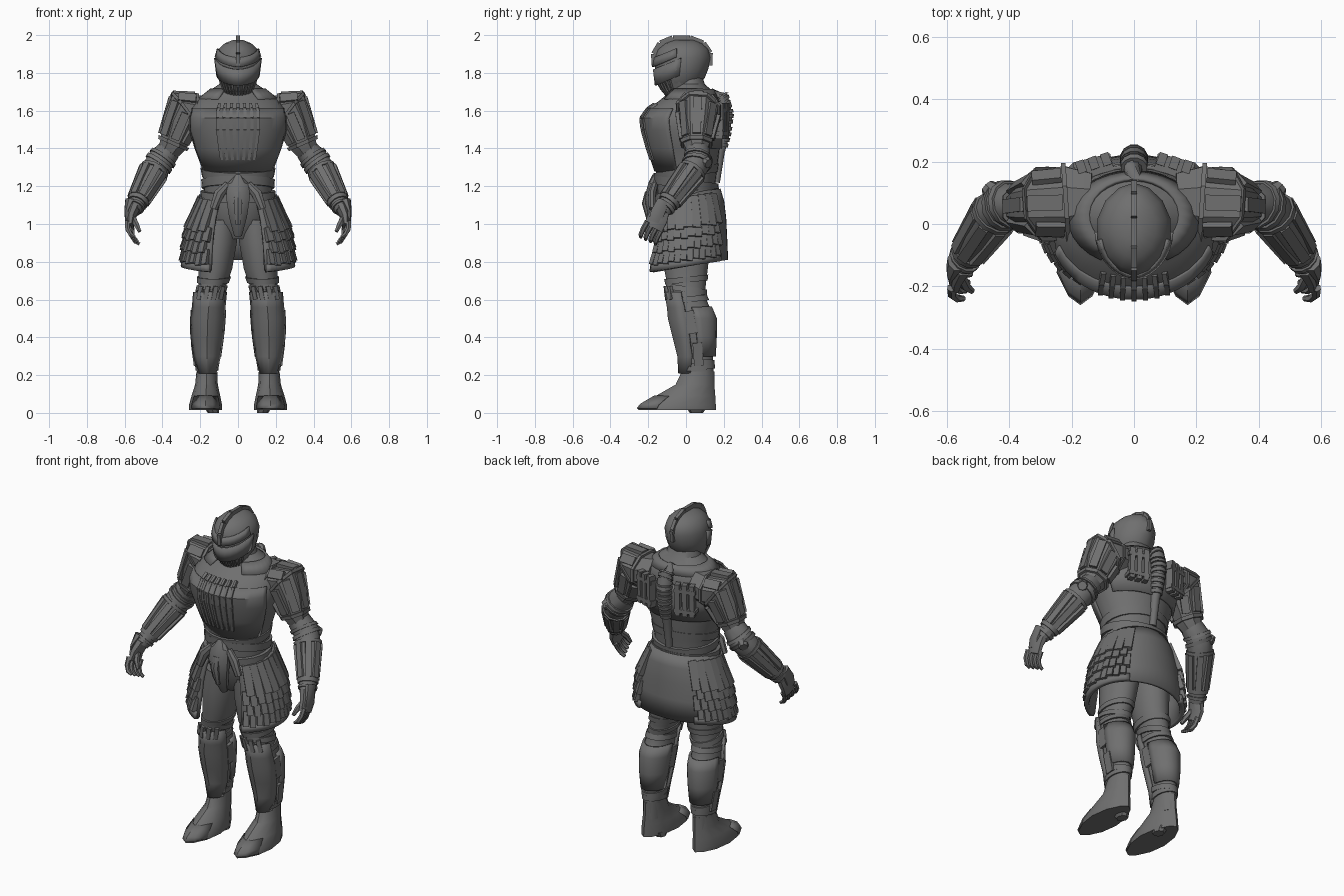
import bpy, bmesh
from math import sin, cos, radians
from mathutils import Vector, Matrix

old = bpy.data.objects.get("Cube")
if old:
    bpy.data.objects.remove(old, do_unlink=True)

steel = bpy.data.materials.new("dark_steel")
steel.use_nodes = True
grey = (0.16, 0.16, 0.16, 1)
steel.diffuse_color = grey
steel.node_tree.nodes["Principled BSDF"].inputs["Base Color"].default_value = grey


def finish(name, bm, mirror=False, thick=0):
    """Turn a bmesh into a finished, optionally mirrored object."""
    bmesh.ops.recalc_face_normals(bm, faces=bm.faces)
    mesh = bpy.data.meshes.new(name)
    bm.to_mesh(mesh)
    bm.free()
    mesh.materials.append(steel)
    obj = bpy.data.objects.new(name, mesh)
    bpy.context.scene.collection.objects.link(obj)
    bpy.ops.object.select_all(action='DESELECT')
    obj.select_set(True)
    bpy.context.view_layer.objects.active = obj
    bpy.ops.object.shade_smooth_by_angle(angle=radians(32))
    if thick:
        solid = obj.modifiers.new("thickness", 'SOLIDIFY')
        solid.thickness, solid.offset = thick, 0
    if mirror:
        obj.modifiers.new("mirror", 'MIRROR').use_mirror_merge = False


def bridge(bm, rings, closed):
    loops = [[bm.verts.new(p) for p in ring] for ring in rings]
    count = len(loops[0])
    for low, high in zip(loops, loops[1:]):
        for i in range(count if closed else count - 1):
            j = (i + 1) % count
            bm.faces.new((low[i], low[j], high[j], high[i]))
    if closed:
        bm.faces.new(loops[0])
        bm.faces.new(loops[-1])


def mix(rows, key):
    """Interpolate a row table at a height."""
    rows = sorted(rows)
    for a, b in zip(rows, rows[1:]):
        if key <= b[0]:
            break
    t = (key - a[0]) / (b[0] - a[0])
    return [p + (q - p) * t for p, q in zip(a, b)]


def on_loft(row, deg, slant=0, power=1, grow=0):
    """Point on an elliptical section; zero degrees is the front."""
    z, cx, rx, front, back = row
    s, c = sin(radians(deg)), cos(radians(deg))
    x = cx + (rx + grow) * abs(s) ** power * (1 if s > 0 else -1)
    y = (front + back) / 2 - ((back - front) / 2 + grow) * c
    return Vector((x, y, z + slant * y))


def loft(name, rows, mirror=False, thick=0, arc=(0, 360), n=24, **shape):
    closed = arc[1] - arc[0] == 360
    steps = [arc[0] + (arc[1] - arc[0]) * i / n for i in range(n if closed else n + 1)]
    bm = bmesh.new()
    bridge(bm, [[on_loft(r, d, **shape) for d in steps] for r in rows], closed)
    finish(name, bm, mirror, thick)


def frame(path, t):
    """Position, radii and axes on a limb path at parameter t."""
    i = min(int(t), len(path) - 2)
    a, b = path[i], path[i + 1]
    p = [u + (v - u) * (t - i) for u, v in zip(a, b)]
    before, after = path[max(0, round(t) - 1)], path[min(len(path) - 1, round(t) + 1)]
    tangent = (Vector(after[:3]) - Vector(before[:3])).normalized()
    up = Vector((1, 0, 0)) if abs(tangent.y) > 0.9 else Vector((0, 1, 0))
    side = up.cross(tangent).normalized()
    return Vector(p[:3]), p[3], p[4], side, tangent.cross(side)


def on_limb(path, t, deg, grow=0):
    p, ra, rb, side, up = frame(path, t)
    a = radians(deg)
    return p + side * (ra + grow) * cos(a) + up * (rb + grow) * sin(a)


def add_limb(bm, path, ts, n=12, grow=0):
    bridge(bm, [[on_limb(path, t, 360 * (i + .5) / n, grow) for i in range(n)] for t in ts], True)


def limb(name, path, mirror=True, n=12):
    bm = bmesh.new()
    add_limb(bm, path, range(len(path)), n)
    finish(name, bm, mirror)


def cuffs(name, path, spans, grow, mirror=True, n=12):
    bm = bmesh.new()
    for span in spans:
        add_limb(bm, path, span, n, grow)
    finish(name, bm, mirror)


def add_strip(bm, a, b, outward, width, depth):
    """Box lying from a to b on a surface with the given outward direction."""
    along = b - a
    x = along.cross(outward).normalized()
    y = x.cross(along).normalized()
    m = Matrix((x, y, along.normalized())).transposed().to_4x4()
    m.translation = (a + b) / 2
    size = Matrix.Diagonal((width, depth, along.length, 1))
    bmesh.ops.create_cube(bm, size=1, matrix=m @ size)


def limb_strips(name, path, t0, t1, degs, width, depth=0.02):
    bm = bmesh.new()
    for d in degs:
        a, b = on_limb(path, t0, d), on_limb(path, t1, d)
        add_strip(bm, a, b, a - frame(path, t0)[0], width, depth)
    finish(name, bm, True)


# Torso, breastplate and vertical chest ribs
torso = [(.92, 0, .09, -.08, .1), (1, 0, .16, -.13, .15), (1.1, 0, .18, -.15, .15),
         (1.2, 0, .178, -.155, .155), (1.28, 0, .185, -.16, .165), (1.4, 0, .23, -.2, .18),
         (1.5, 0, .26, -.228, .185), (1.56, 0, .26, -.235, .185), (1.61, 0, .25, -.2, .18),
         (1.65, 0, .225, -.145, .175), (1.7, 0, .16, -.085, .145), (1.74, 0, .1, -.06, .1),
         (1.8, 0, .08, -.05, .08)]
loft("torso", torso)
loft("breastplate", torso[4:9], arc=(-72, 72), grow=.002, thick=.012)
loft("backplate", torso[5:9], arc=(115, 245), grow=.004, thick=.014)
bm = bmesh.new()
for d in range(-24, 25, 8):
    pts = [on_loft(mix(torso, z), d, grow=.006) for z in (1.34, 1.4, 1.5, 1.56, 1.61, 1.635)]
    for a, b in zip(pts, pts[1:]):
        add_strip(bm, a, b, Vector((0, -1, 0)), .016, .014)
finish("chest_ribs", bm)
loft("collar", [(1.66, 0, .2, -.125, .16), (1.712, 0, .135, -.08, .135)], grow=.008, thick=.012,
     arc=(30, 330))

# Waist bands and belts, crossing at different slopes
for i, (z, slant, grow) in enumerate([(1.13, .1, .02), (1.19, -.12, .014), (1.25, .15, .008)]):
    rows = [mix(torso, z), mix(torso, z + .045)]
    loft("waist_band_%d" % i, rows, slant=slant, grow=grow)

# Front guard and hip hangers
limb("groin_guard", [(0, -.15, 1.25, .02, .03), (0, -.17, 1.21, .06, .03), (0, -.18, 1.14, .066, .04),
                     (0, -.17, 1.04, .05, .035), (0, -.13, .94, .022, .02)], mirror=False, n=10)
limb("groin_ridge", [(0, -.205, 1.17, .02, .012), (0, -.222, 1.11, .026, .012),
                     (0, -.19, 1, .014, .012)], mirror=False, n=6)
limb("hip_hangers", [(.055, -.165, 1.21, .02, .018), (.1, -.18, 1.16, .03, .022),
                     (.13, -.18, 1.08, .022, .018)], n=8)

# Skirt with overlapping rows of scales and a plain back panel
skirt = [(.78, 0, .282, -.205, .215), (.9, 0, .272, -.185, .21), (1, 0, .252, -.18, .205),
         (1.09, 0, .22, -.17, .195), (1.16, 0, .185, -.16, .175)]
loft("skirt", skirt, arc=(30, 330), n=36, slant=.14, thick=.016)
loft("skirt_hem", [mix(skirt, .775), mix(skirt, .815)], mirror=True, arc=(31, 142),
     n=20, slant=.16, grow=.008, thick=.026)
bm = bmesh.new()
for row, (low, high, count) in enumerate([(.81, .885, 13), (.87, .945, 12), (.93, 1, 11), (.98, 1.14, 9)]):
    for i in range(count):
        d = 34 + 106 * (i + .5 * (row % 2) + .25) / count
        drop = .008 * (i % 2)
        a = on_loft(mix(skirt, low), d, .14, grow=.022) - Vector((0, 0, drop))
        b = on_loft(mix(skirt, high), d, .14, grow=.006)
        out = Vector((sin(radians(d)), -cos(radians(d)), 0))
        add_strip(bm, a, b, out, .41 / count, .026)
finish("skirt_scales", bm, True)

# Helmet, face grille, visor and crest
helmet = [(1.745, 0, .095, -.135, .07), (1.775, 0, .112, -.155, .1), (1.82, 0, .121, -.165, .118),
          (1.88, 0, .121, -.167, .132), (1.925, 0, .106, -.15, .12), (1.957, 0, .072, -.11, .085),
          (1.975, 0, .025, -.06, .04)]
loft("helmet", helmet, n=14, power=1.15)
jaw = [(1.66, 0, .06, -.08, .05), (1.71, 0, .08, -.125, .06), (1.76, 0, .1, -.155, .08)]
loft("jaw_guard", jaw, n=16)
bm = bmesh.new()
for d in range(-66, 67, 12):
    for low, high in zip(jaw, jaw[1:]):
        add_strip(bm, on_loft(low, d), on_loft(high, d), Vector((sin(radians(d)), -1, 0)), .01, .016)
finish("face_grille", bm)
loft("visor", [(1.8, 0, .11, -.16, .1), (1.89, 0, .122, -.17, .13)], arc=(-88, 88),
     n=12, slant=.42, power=1.15, thick=.01)
loft("brow_guard", [(1.905, 0, .121, -.175, .125), (1.95, 0, .109, -.165, .115)], arc=(-80, 80),
     n=12, slant=.42, power=1.15, thick=.01)
ridge = [(-.165, 1.84), (-.168, 1.9), (-.135, 1.955), (-.07, 1.982), (.02, 1.982), (.09, 1.955),
         (.125, 1.905), (.122, 1.84)]
bm = bmesh.new()
points = [Vector((0, y, z)) for y, z in ridge]
for a, b in zip(points, points[1:]):
    add_strip(bm, a, b, (a + b) / 2 - Vector((0, -.02, 1.8)), .02, .034)
finish("helmet_crest", bm)

# Ribbed spine hose and the canister racks beside it
spine = [(0, .13, 1.69, .03, .03), (0, .19, 1.67, .036, .036), (0, .21, 1.58, .038, .038),
         (0, .2, 1.48, .034, .034), (0, .18, 1.38, .026, .026), (0, .16, 1.22, .02, .02)]
limb("spine_hose", spine, mirror=False)
cuffs("hose_ribs", spine, [(.8 + .3 * i, 1 + .3 * i) for i in range(10)], .008, mirror=False)
bm = bmesh.new()
back = Vector((.35, 1, 0))
for x in (.09, .13, .17):
    y = .215 - .3 * x
    add_strip(bm, Vector((x, y + .015, 1.45)), Vector((x, y + .02, 1.64)), back, .028, .04)
for z in (1.48, 1.6):
    add_strip(bm, Vector((.07, .2, z)), Vector((.19, .17, z)), back, .022, .056)
finish("back_canisters", bm, True)

# Faceted shoulders and upper arms
upper = [(.13, .075, 1.6, .095, .095), (.22, .07, 1.595, .09, .125), (.275, .065, 1.6, .125, .115),
         (.305, .06, 1.53, .105, .1), (.345, .055, 1.42, .078, .076), (.37, .06, 1.38, .06, .06)]
limb("upper_arms", upper, n=8)
cuffs("shoulder_rims", upper, [(.9, 1.1), (1.95, 2.2), (3.85, 4.05)], .013, n=8)
limb_strips("shoulder_panels", upper, 1.15, 1.9, (135, 180, 225), .05)
limb_strips("upper_arm_panels", upper, 2.3, 3.75, (-90, -45, 45, 90, 135, 180, 225), .045)

# Elbows and forearms
fore = [(.365, .06, 1.39, .065, .065), (.41, .065, 1.335, .074, .072), (.445, .035, 1.28, .072, .068),
        (.49, -.03, 1.2, .064, .062), (.535, -.095, 1.11, .048, .05), (.555, -.13, 1.07, .038, .046)]
limb("forearms", fore)
cuffs("forearm_cuffs", fore, [(.6, .85), (1.1, 1.4), (1.9, 2.1), (3.8, 4), (4.3, 4.6)], .008)
limb_strips("forearm_bars", fore, 2.1, 3.8, range(0, 360, 45), .034, .022)
limb("elbow_caps", [(.42, .07, 1.35, .05, .05), (.47, .12, 1.32, .025, .025)], n=8)

# Hands with curled fingers and thumbs
limb("palms", [(.55, -.125, 1.09, .036, .046), (.57, -.15, 1.03, .028, .058),
               (.572, -.175, .98, .02, .056)], n=8)
bm = bmesh.new()
for i in range(4):
    shift = Vector((-.008, .026, -.012)) * (i - 1.5)
    curl = [(.574, -.165, .995, .015, .015), (.572, -.188, .955, .014, .014),
            (.555, -.2, .925, .013, .013), (.533, -.2, .912, .009, .009)]
    add_limb(bm, [tuple(Vector(p[:3]) + shift) + p[3:] for p in curl], range(4), 6)
thumb = [(.56, -.16, 1.04, .018, .018), (.54, -.2, 1, .016, .016), (.52, -.215, .96, .01, .01)]
add_limb(bm, thumb, range(3), 6)
finish("fingers", bm, True)
limb("wrist_guards", [(.57, -.12, 1.12, .03, .035), (.59, -.15, 1.06, .012, .04),
                      (.587, -.165, 1.01, .01, .036)], n=8)

# Legs
leg = [(.12, .165, .052, -.015, .145), (.2, .165, .052, -.015, .145), (.3, .163, .06, -.03, .143),
       (.4, .163, .076, -.055, .15), (.5, .16, .082, -.08, .15), (.56, .155, .077, -.085, .125),
       (.62, .15, .073, -.095, .1), (.68, .135, .076, -.1, .105), (.76, .12, .09, -.115, .115),
       (.9, .105, .1, -.125, .13), (1.02, .09, .09, -.12, .13)]
loft("legs", leg, mirror=True, n=18)
loft("shin_plates", [(.21, .163, .036, -.025, .12), *leg[2:6], (.64, .148, .078, -.1, .1)],
     mirror=True, arc=(-75, 75), n=6, power=1.15, grow=.008, thick=.016)
loft("calf_plates", [(.3, .163, .062, -.03, .145), *leg[3:6]], mirror=True,
     arc=(95, 265), n=10, grow=.006, thick=.014)
for i, (z, slant) in enumerate([(.22, .1), (.265, -.1), (.585, .1), (.64, -.15), (.69, .1)]):
    loft("leg_band_%d" % i, [mix(leg, z), mix(leg, z + .03)], mirror=True,
         n=18, slant=slant, grow=.008)
bm = bmesh.new()
for d in (-40, -14, 14, 40):
    add_strip(bm, on_loft(mix(leg, .6), d, grow=.01), on_loft(mix(leg, .67), d, grow=.01),
              Vector((sin(radians(d)), -1, 0)), .024, .02)
for d, z in ((85, .42), (-85, .42), (95, .25)):
    add_strip(bm, on_loft(mix(leg, z), d, grow=.006), on_loft(mix(leg, z + .12), d, grow=.008),
              Vector((sin(radians(d)), 0, 0)), .05, .016)
finish("knee_and_side_plates", bm, True)

# Faceted boots with pointed toes and small heels
loft("boots", [(.015, .172, .086, -.255, .16), (.04, .172, .088, -.24, .158), (.09, .17, .076, -.16, .155),
               (.15, .167, .06, -.055, .15), (.22, .165, .055, -.022, .15)], mirror=True, n=12, power=1.3)
loft("toe_caps", [(.022, .172, .086, -.255, .15), (.045, .172, .084, -.238, .15), (.088, .17, .07, -.165, .14)],
     mirror=True, arc=(-60, 60), n=4, power=1.3, grow=.002, thick=.008)
loft("heels", [(0, .13, .03, .02, .09), (.03, .14, .04, .0, .11)], mirror=True, n=8)
